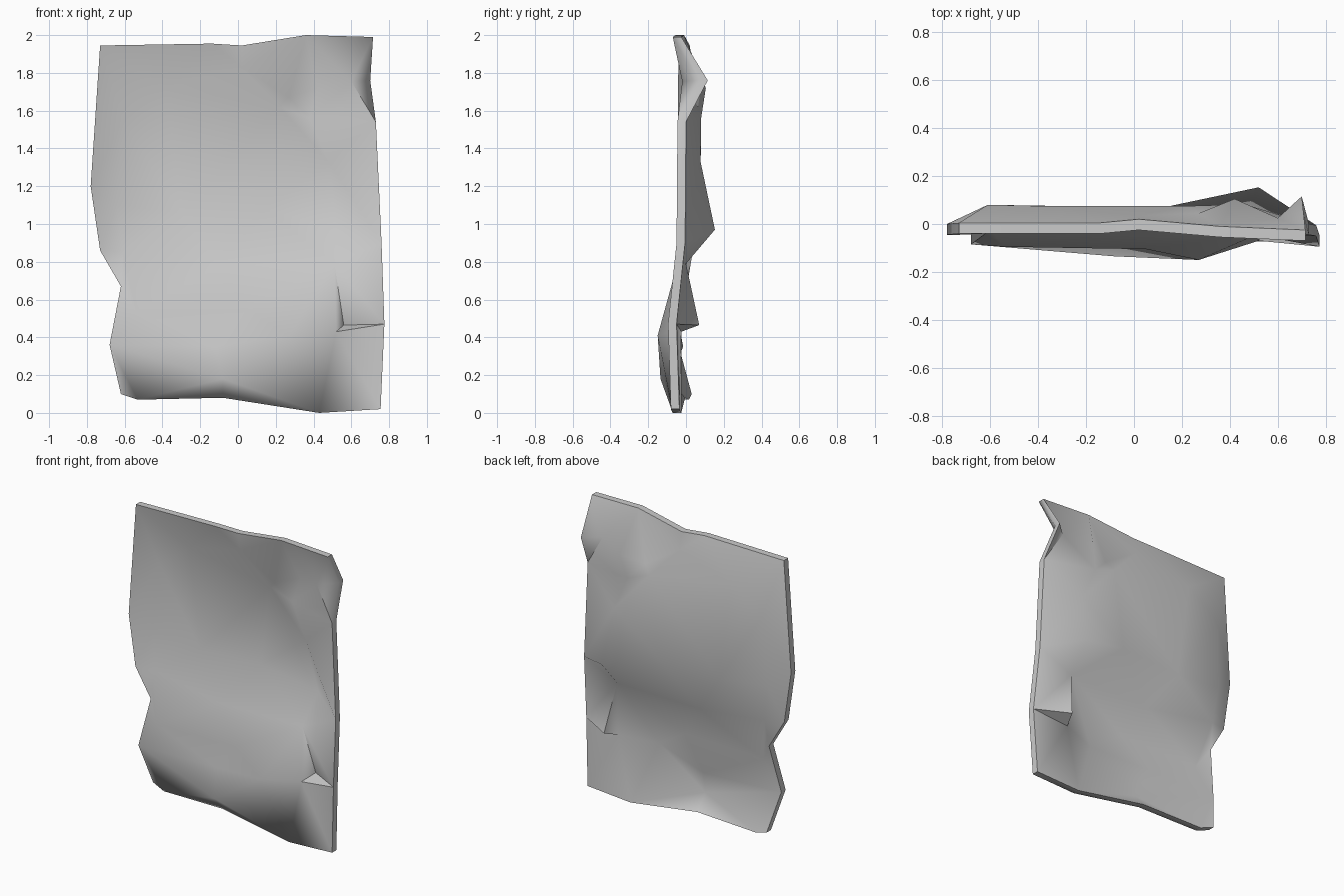
import bpy, bmesh
from mathutils import Vector
from mathutils.geometry import delaunay_2d_cdt

if "Cube" in bpy.data.objects:
    bpy.data.objects.remove(bpy.data.objects["Cube"])

THICK = 0.045

# Outer rim of the dented sheet: (x, z, front-surface y), counter-clockwise from bottom left
rim = [(-.62, .10, -.015), (-.53, .07, -.03), (-.08, .08, -.05), (.43, 0, -.07),
       (.755, .02, -.08), (.775, .47, -.095), (.76, .9, -.05), (.73, 1.54, -.045),
       (.70, 1.76, .07), (.715, 1.99, -.07), (.36, 2, -.055), (.02, 1.945, -.025),
       (-.14, 1.955, -.04), (-.73, 1.945, -.04), (-.78, 1.2, -.045),
       (-.73, .86, -.045), (-.62, .67, -.04), (-.68, .36, -.085)]

# Dent creases: consecutive points are joined by an edge
bowl = [(-.62, .67, -.04), (-.54, .54, -.095), (-.61, .85, -.01), (-.64, 1.1, .01),
        (-.61, 1.55, .035), (-.38, 1.72, .03), (.22, 1.62, .03), (.38, 1.56, .035),
        (.48, 1.33, .032), (.52, .97, .108), (.51, .79, -.045), (.56, .465, .025),
        (.52, .43, -.07)]
upper_step = [(-.3, 1.06, .03), (.15, 1.08, .03), (.52, .97, .108)]
lower_step = [(-.1, .78, -.045), (.51, .79, -.045)]
lower_bend = [(-.54, .54, -.095), (.05, .55, -.105), (.27, .41, -.15)]
dent_floor = [(-.54, .54, -.095), (-.12, .35, -.06), (.27, .41, -.15)]
bulge = [(-.68, .36, -.085), (-.08, .18, -.135), (.27, .41, -.15), (.43, 0, -.07)]
top_fold = [(-.14, 1.955, -.04), (.02, 1.83, -.01), (.27, 1.67, 0),
            (.42, 1.72, .06), (.60, 1.755, -.02), (.70, 1.76, .07)]

index, points, edges = {}, [], []


def add_chain(chain, closed=False):
    ids = []
    for p in chain:
        if p not in index:
            index[p] = len(points)
            points.append(p)
        ids.append(index[p])
    edges.extend(zip(ids, ids[1:]))
    if closed:
        edges.append((ids[-1], ids[0]))


add_chain(rim, True)
for crease in (bowl, upper_step, lower_step, lower_bend, dent_floor, bulge, top_fold):
    add_chain(crease)

# Triangulate in the front plane, then lift to the crease depths
flat = [Vector((x, z)) for x, z, y in points]
verts2d, _, faces, origin, _, _ = delaunay_2d_cdt(flat, edges, [], 1, 1e-5)
bm = bmesh.new()
verts = []
for v, src in zip(verts2d, origin):
    near = src[0] if src else min(range(len(flat)), key=lambda i: (flat[i] - v).length)
    verts.append(bm.verts.new((v.x, points[near][2], v.y)))
for f in faces:
    bm.faces.new([verts[i] for i in f])

# Give the sheet its thickness and close the rim
ext = bmesh.ops.extrude_face_region(bm, geom=bm.faces[:], use_keep_orig=True)
back = [g for g in ext["geom"] if isinstance(g, bmesh.types.BMVert)]
bmesh.ops.translate(bm, verts=back, vec=(0, THICK, 0))
bmesh.ops.recalc_face_normals(bm, faces=bm.faces[:])

mesh = bpy.data.meshes.new("dented_panel")
bm.to_mesh(mesh)
bm.free()
panel = bpy.data.objects.new("dented_panel", mesh)
bpy.context.collection.objects.link(panel)
bpy.context.view_layer.objects.active = panel
panel.select_set(True)
bpy.ops.object.shade_smooth_by_angle(angle=0.95)
